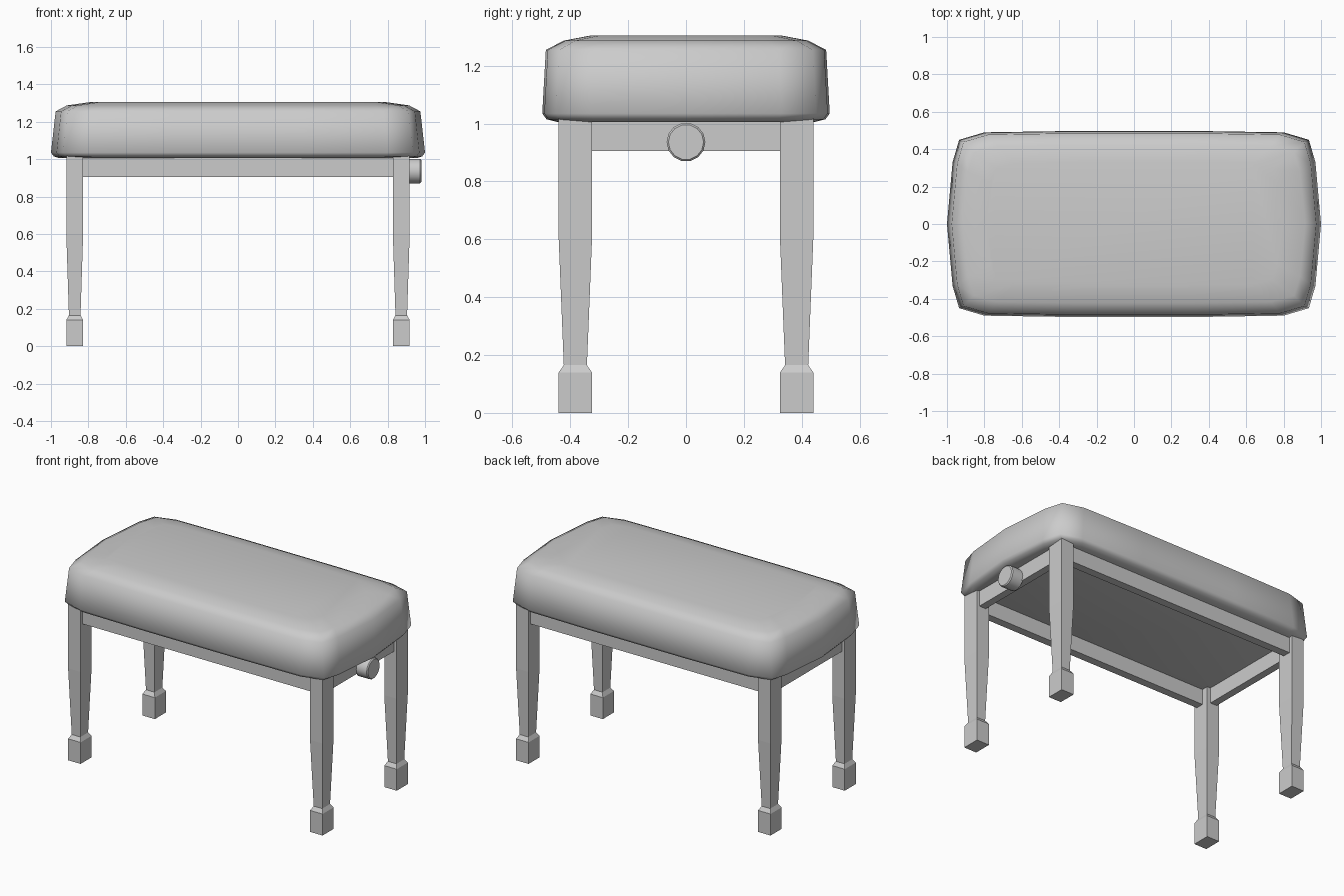
import bpy, bmesh, math
from mathutils import Matrix

if "Cube" in bpy.data.objects:
    bpy.data.objects.remove(bpy.data.objects["Cube"])


def finish(name, bm, smooth=None):
    bmesh.ops.recalc_face_normals(bm, faces=bm.faces)
    me = bpy.data.meshes.new(name)
    bm.to_mesh(me)
    bm.free()
    ob = bpy.data.objects.new(name, me)
    bpy.context.collection.objects.link(ob)
    if smooth:
        bpy.ops.object.select_all(action='DESELECT')
        ob.select_set(True)
        bpy.context.view_layer.objects.active = ob
        bpy.ops.object.shade_smooth_by_angle(angle=math.radians(smooth))
    return ob


def loft(name, rings, smooth=None):
    """Skin equal-length rings of points and cap both ends."""
    bm = bmesh.new()
    loops = [[bm.verts.new(p) for p in r] for r in rings]
    n = len(loops[0])
    for a, b in zip(loops, loops[1:]):
        for i in range(n):
            j = (i + 1) % n
            bm.faces.new((a[i], a[j], b[j], b[i]))
    bm.faces.new(loops[0][::-1])
    bm.faces.new(loops[-1])
    return finish(name, bm, smooth)


def box(name, x0, x1, y0, y1, z0, z1):
    return loft(name, [[(x0, y0, z), (x1, y0, z), (x1, y1, z), (x0, y1, z)]
                       for z in (z0, z1)])


# Padded seat: bowed outline scaled up through the cushion profile
quarter = [(1.0, 0), (0.97, 0.33), (0.935, 0.45), (0.80, 0.49), (0.35, 0.497)]
half = quarter + [(-x, y) for x, y in reversed(quarter)]
outline = half + [(x, -y) for x, y in reversed(half[1:-1])]
profile = [(0.955, 0.89, 1.005), (0.985, 0.97, 1.015), (1.0, 1.0, 1.035),
           (0.975, 0.975, 1.255), (0.915, 0.85, 1.287), (0.79, 0.66, 1.305)]
loft("seat_cushion", [[(x * sx, y * sy, z) for x, y in outline]
                      for sx, sy, z in profile], smooth=60)

# Tapered legs with block feet
leg_profile = [(0.045, 0.0575, 0), (0.045, 0.0575, 0.14), (0.031, 0.04, 0.165),
               (0.045, 0.0575, 0.6), (0.045, 0.0575, 1.02)]
for sx, side in ((-1, "left"), (1, "right")):
    for sy, end in ((-1, "front"), (1, "back")):
        cx, cy = sx * 0.873, sy * 0.3825
        loft(f"{end}_{side}_leg",
             [[(cx - a, cy - b, z), (cx + a, cy - b, z),
               (cx + a, cy + b, z), (cx - a, cy + b, z)]
              for a, b, z in leg_profile])

# Apron rails between the legs
for s, name in ((-1, "front_rail"), (1, "back_rail")):
    y = s * 0.393
    box(name, -0.85, 0.85, y - 0.026, y + 0.026, 0.905, 1.01)
for s, name in ((-1, "left_rail"), (1, "right_rail")):
    x = s * 0.876
    box(name, x - 0.024, x + 0.024, -0.35, 0.35, 0.905, 1.01)

# Height adjustment knob
bm = bmesh.new()
bmesh.ops.create_cone(bm, cap_ends=True, segments=14, radius1=0.067,
                      radius2=0.067, depth=0.085,
                      matrix=Matrix.Translation((0.9375, 0, 0.936))
                      @ Matrix.Rotation(math.pi / 2, 4, 'Y'))
outer = [e for e in bm.edges if all(v.co.x > 0.95 for v in e.verts)]
bmesh.ops.bevel(bm, geom=outer, offset=0.006, segments=1, affect='EDGES')
finish("height_knob", bm, smooth=30)
